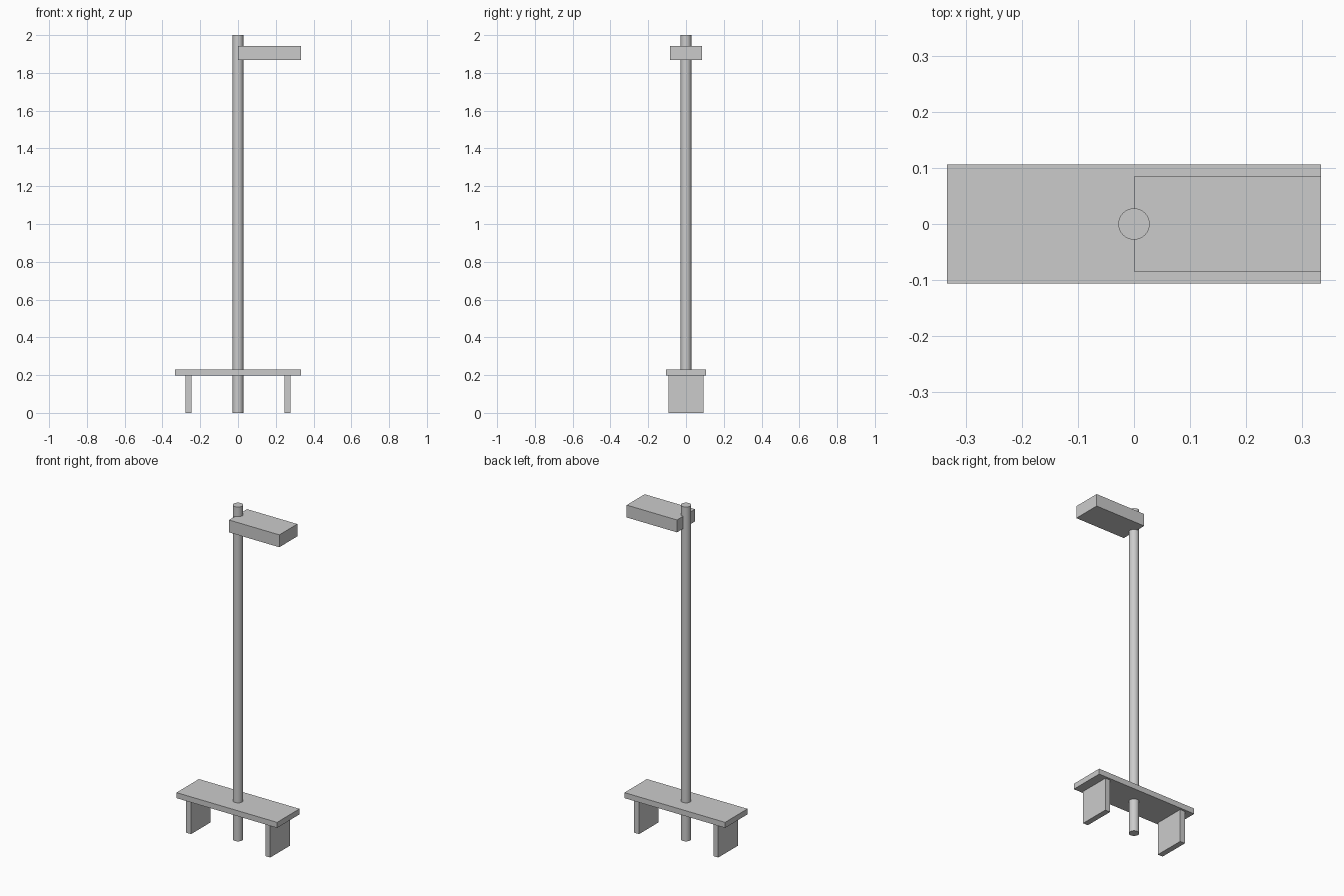
import bpy
import math

if "Cube" in bpy.data.objects:
    bpy.data.objects.remove(bpy.data.objects["Cube"])


def box(name, lo, hi):
    bpy.ops.mesh.primitive_cube_add(size=1, location=[(a + b) / 2 for a, b in zip(lo, hi)])
    ob = bpy.context.object
    ob.name = name
    ob.scale = [b - a for a, b in zip(lo, hi)]
    bpy.ops.object.transform_apply(location=False, rotation=False, scale=True)
    return ob


# Round post running through the bench
bpy.ops.mesh.primitive_cylinder_add(vertices=32, radius=0.028, depth=2, location=(0, 0, 1))
bpy.context.object.name = "post"
bpy.ops.object.shade_smooth_by_angle(angle=math.radians(30))

# Sign box on the right side of the post
box("sign_box", (0, -0.085, 1.868), (0.333, 0.085, 1.942))

# Bench seat
box("seat", (-0.333, -0.106, 0.197), (0.333, 0.106, 0.23))

# Slab legs
for name, x in (("left_leg", -0.262), ("right_leg", 0.262)):
    box(name, (x - 0.0165, -0.093, 0), (x + 0.0165, 0.093, 0.198))
